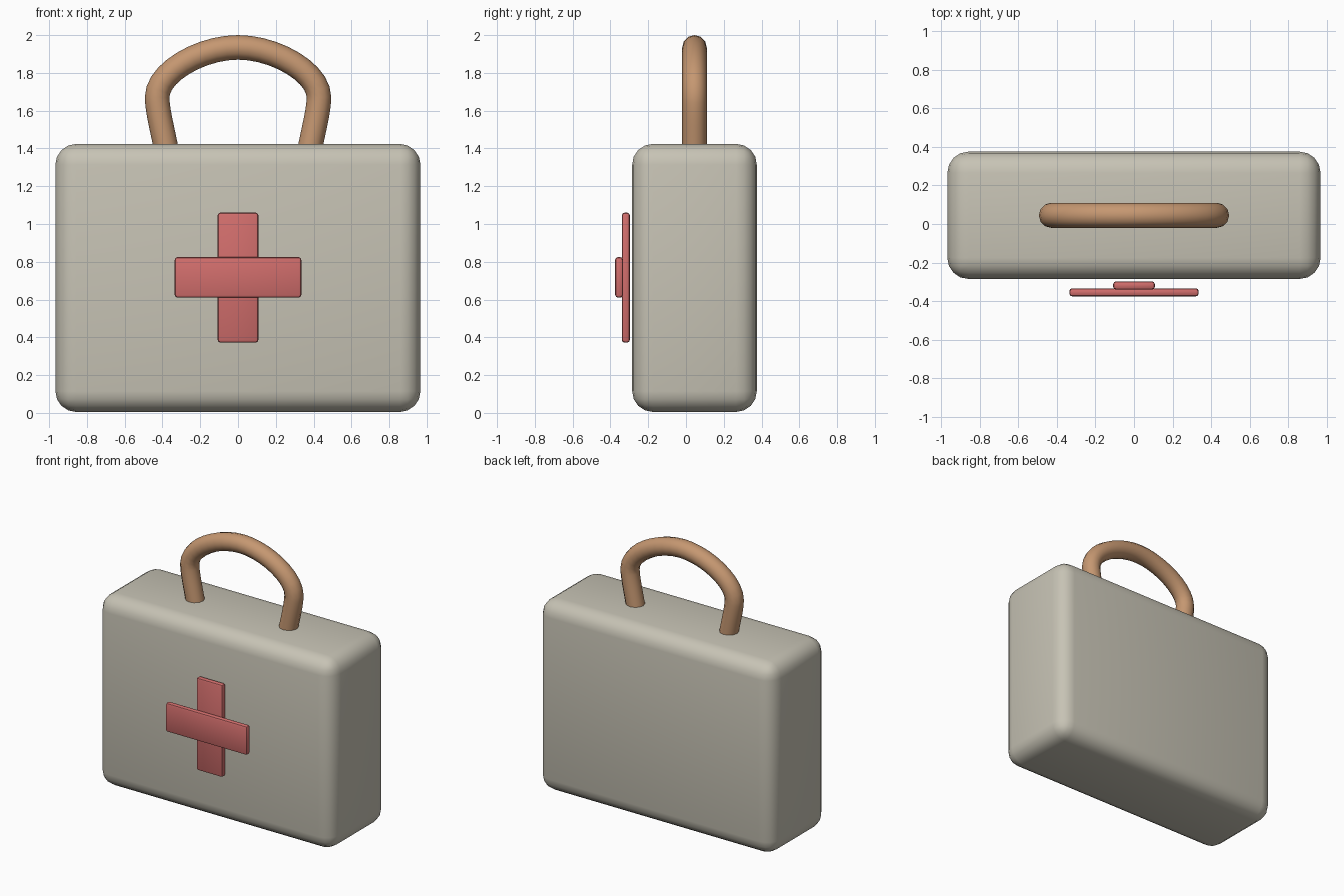
import bpy, math
from mathutils import Vector

if "Cube" in bpy.data.objects:
    bpy.data.objects.remove(bpy.data.objects["Cube"])


def material(name, rgb):
    m = bpy.data.materials.new(name)
    m.diffuse_color = (*rgb, 1)
    m.use_nodes = True
    m.node_tree.nodes["Principled BSDF"].inputs["Base Color"].default_value = m.diffuse_color
    return m


CREAM = material("warm_grey", (0.57, 0.545, 0.46))
RED = material("soft_red", (0.64, 0.155, 0.15))
TAN = material("tan_leather", (0.56, 0.31, 0.165))


def rounded_box(name, lo, hi, radius, segments, mat):
    """Box between two corners with rounded edges."""
    lo, hi = Vector(lo), Vector(hi)
    bpy.ops.mesh.primitive_cube_add(size=1, location=(lo + hi) / 2)
    ob = bpy.context.object
    ob.name = name
    ob.scale = hi - lo
    bpy.ops.object.transform_apply(location=False, rotation=False, scale=True)
    bev = ob.modifiers.new("round", 'BEVEL')
    bev.width = radius
    bev.segments = segments
    bpy.ops.object.modifier_apply(modifier=bev.name)
    ob.data.materials.append(mat)
    bpy.ops.object.shade_smooth_by_angle(angle=math.radians(40))
    return ob


# Case body
rounded_box("case_body", (-0.967, -0.285, 0.005), (0.967, 0.375, 1.424), 0.11, 4, CREAM)

# Cross made from two overlapping bars
rounded_box("cross_upright", (-0.108, -0.34, 0.372), (0.108, -0.297, 1.06), 0.015, 2, RED)
rounded_box("cross_bar", (-0.335, -0.375, 0.61), (0.335, -0.333, 0.825), 0.015, 2, RED)

# Carrying handle: (left handle, point, right handle) as x, z for one half
half = [((-0.37, 1.32), (-0.377, 1.38), (-0.395, 1.48)),
        ((-0.428, 1.60), (-0.428, 1.67), (-0.430, 1.80)),
        ((-0.20, 1.935), (0, 1.935), (0.20, 1.935))]
mirrored = [tuple((-x, z) for x, z in reversed(k)) for k in reversed(half[:2])]
knots = half + mirrored

curve = bpy.data.curves.new("handle_path", 'CURVE')
curve.dimensions = '3D'
curve.resolution_u = 10
curve.bevel_depth = 0.065
curve.bevel_resolution = 4
curve.use_fill_caps = True
spline = curve.splines.new('BEZIER')
spline.bezier_points.add(len(knots) - 1)
for p, (a, c, b) in zip(spline.bezier_points, knots):
    p.handle_left_type = p.handle_right_type = 'FREE'
    p.co = (c[0], 0.045, c[1])
    p.handle_left = (a[0], 0.045, a[1])
    p.handle_right = (b[0], 0.045, b[1])
handle = bpy.data.objects.new("carry_handle", curve)
bpy.context.collection.objects.link(handle)
bpy.ops.object.select_all(action='DESELECT')
handle.select_set(True)
bpy.context.view_layer.objects.active = handle
bpy.ops.object.convert(target='MESH')
handle = bpy.context.object
handle.data.materials.clear()
handle.data.materials.append(TAN)
bpy.ops.object.shade_smooth_by_angle(angle=math.radians(50))
